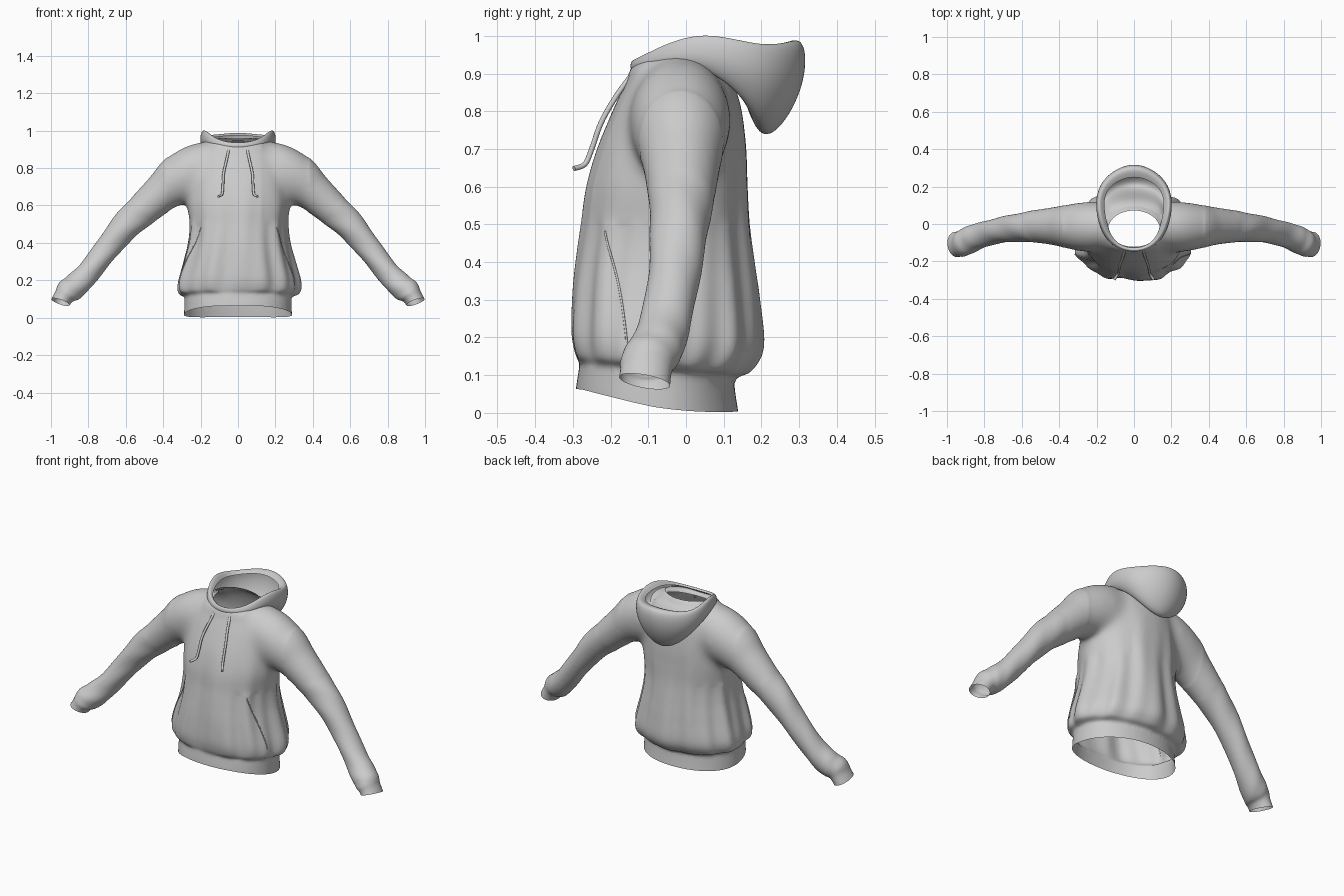
import bpy, bmesh
from math import sin, cos, pi, radians
from mathutils import Vector

if "Cube" in bpy.data.objects:
    bpy.data.objects.remove(bpy.data.objects["Cube"])


def smooth_rows(rows, n):
    """Catmull-Rom resampling of a list of tuples."""
    out = []
    for i in range(len(rows) - 1):
        quad = [rows[max(i - 1, 0)], rows[i], rows[i + 1], rows[min(i + 2, len(rows) - 1)]]
        for k in range(n):
            t = k / n
            out.append(tuple(
                0.5 * (2 * b + (c - a) * t + (2 * a - 5 * b + 4 * c - d) * t * t
                       + (3 * b - a - 3 * c + d) * t ** 3)
                for a, b, c, d in zip(*quad)))
    out.append(tuple(rows[-1]))
    return out


def loft(bm, rings):
    """Closed, capped skin over a list of rings."""
    vs = [[bm.verts.new(p) for p in r] for r in rings]
    n = len(vs[0])
    for a, b in zip(vs, vs[1:]):
        for j in range(n):
            bm.faces.new((a[j], a[(j + 1) % n], b[(j + 1) % n], b[j]))
    bm.faces.new(vs[0])
    bm.faces.new(vs[-1])


def add_object(name, mesh):
    ob = bpy.data.objects.new(name, mesh)
    bpy.context.collection.objects.link(ob)
    return ob


def cord(name, points, radius):
    cu = bpy.data.curves.new(name, 'CURVE')
    cu.dimensions = '3D'
    cu.bevel_depth = radius
    cu.bevel_resolution = 3
    cu.use_fill_caps = True
    sp = cu.splines.new('POLY')
    pts = smooth_rows(points, 6)
    sp.points.add(len(pts) - 1)
    for p, co in zip(sp.points, pts):
        p.co = (*co, 1)
    return add_object(name, cu)


def spow(v, e):
    return (abs(v) ** e) * (1 if v >= 0 else -1)


# Torso profile: height, half width, front y, back y, fold depth
TORSO = [(-.08, .282, -.29, .14, 0), (0, .288, -.293, .14, 0), (.08, .286, -.283, .128, 0),
         (.093, .29, -.283, .132, .002), (.115, .322, -.294, .168, .006), (.18, .324, -.303, .198, .008),
         (.3, .293, -.298, .19, .008), (.4, .27, -.288, .178, .007), (.5, .262, -.275, .167, .006),
         (.6, .275, -.262, .163, .004), (.7, .265, -.235, .16, .002), (.8, .25, -.195, .148, 0),
         (.87, .225, -.163, .128, 0), (.92, .185, -.142, .105, 0), (.96, .13, -.1, .075, 0)]
torso_rows = smooth_rows(TORSO, 5)


def torso_point(row, a):
    z, hx, yf, yb, amp = row
    f = 1 + amp * 3 * (sin(9 * a + .6 + 2 * z) + .7 * sin(16 * a + 2 - 3 * z) + .5 * sin(5 * a + 1))
    e = .88 if sin(a) < 0 else .97
    x = hx * f * spow(cos(a), e)
    y = (yf + yb) / 2 + (yb - yf) / 2 * f * spow(sin(a), e)
    # the lower edge rises toward the front
    return (x, y, z + .12 * (.14 - y) * max(0, min(1, 1 - z / .5)))


bm = bmesh.new()
loft(bm, [[torso_point(r, 2 * pi * j / 96) for j in range(96)] for r in torso_rows])

# Sleeve path: x, y, z, radius across, radius front to back
SLEEVE = [(.08, -.01, .81, .14, .10), (.20, -.015, .785, .152, .135), (.31, -.015, .738, .138, .128),
          (.40, -.012, .672, .107, .106), (.50, -.012, .585, .09, .09), (.60, -.018, .492, .079, .078),
          (.70, -.03, .37, .066, .07), (.80, -.055, .242, .063, .069), (.868, -.08, .172, .068, .076),
          (.91, -.098, .14, .066, .076), (.932, -.106, .112, .053, .069), (.962, -.113, .06, .051, .071),
          (.99, -.118, 0, .051, .071)]
rows = smooth_rows(SLEEVE, 5)
for s in (1, -1):
    rings = []
    for i, (x, y, z, r, ry) in enumerate(rows):
        p, q = rows[max(i - 1, 0)], rows[min(i + 1, len(rows) - 1)]
        t = Vector((q[0] - p[0], 0, q[2] - p[2])).normalized()
        up = Vector((-t.z, 0, t.x))
        ring = []
        for j in range(40):
            a = 2 * pi * j / 40
            wr = 1 + (.02 * sin(3 * a + i * .9) if 20 < i < 48 else 0)
            v = Vector((x, y, z)) + up * (r * wr * sin(a)) + Vector((0, ry * wr * cos(a), 0))
            ring.append((s * v.x, v.y, v.z))
        rings.append(ring)
    loft(bm, rings)
bmesh.ops.recalc_face_normals(bm, faces=bm.faces)
mesh = bpy.data.meshes.new("solid")
bm.to_mesh(mesh)
bm.free()

# Fuse torso and sleeves into one skin
solid = add_object("fused_solid", mesh)
rm = solid.modifiers.new("fuse", 'REMESH')
rm.mode = 'VOXEL'
rm.voxel_size = .008
sm = solid.modifiers.new("soften", 'SMOOTH')
sm.factor = .5
sm.iterations = 5
dg = bpy.context.evaluated_depsgraph_get()
skin = bpy.data.meshes.new_from_object(solid.evaluated_get(dg))
bpy.data.objects.remove(solid)

bm = bmesh.new()
bm.from_mesh(skin)
# Blend the shoulders and armpits
shoulder = [v for v in bm.verts if .13 < abs(v.co.x) < .38 and v.co.z > .5]
for _ in range(70):
    bmesh.ops.smooth_vert(bm, verts=shoulder, factor=.5, use_axis_x=True, use_axis_y=True, use_axis_z=True)

# Open the hem, the cuffs and the neck
cuts = [((0, .14, .014), (0, -.115, -1))]
cuts += [((s * .948, -.11, .083), (s * .345, -.19, -.94)) for s in (1, -1)]
for co, no in cuts:
    bmesh.ops.bisect_plane(bm, geom=bm.verts[:] + bm.edges[:] + bm.faces[:], dist=1e-5,
                           plane_co=co, plane_no=Vector(no).normalized(), clear_outer=True)
hole = []
for f in bm.faces:
    c = f.calc_center_median()
    if c.z > .84 and (c.x / .14) ** 2 + ((c.y + .033) / .105) ** 2 < 1:
        hole.append(f)
bmesh.ops.delete(bm, geom=hole, context='FACES')
for v in bm.verts:
    if v.is_boundary and v.co.z > .8:      # even out the neck edge
        k = ((v.co.x / .14) ** 2 + ((v.co.y + .033) / .105) ** 2) ** .5
        v.co.x /= k
        v.co.y = (v.co.y + .033) / k - .033
    elif abs(v.co.x) < .5 and v.co.z < .1:  # sagging hem
        v.co.z -= .025 * max(0, 1 - ((v.co.y + .04) / .235) ** 2) * min(1, (.1 - v.co.z) / .06)
for f in bm.faces:
    f.smooth = True
bm.to_mesh(skin)
bm.free()
add_object("hoodie_body", skin)

# Hood cage: columns front to back, each from neck seam round the bag to the rim
HOOD = [
    [(0, -.13, .895), (0, -.145, .895), (0, -.158, .9), (0, -.165, .915), (0, -.157, .932), (0, -.14, .92)],
    [(.105, -.105, .905), (.12, -.115, .91), (.135, -.12, .92), (.145, -.118, .935), (.135, -.105, .96), (.115, -.1, .945)],
    [(.145, -.01, .93), (.165, .01, .94), (.195, .035, .93), (.218, .05, .96), (.2, .045, 1.045), (.155, .035, .99)],
    [(.135, .07, .94), (.15, .12, .92), (.15, .18, .79), (.205, .24, .87), (.2, .23, .975), (.17, .19, .955)],
    [(0, .075, .95), (0, .15, .91), (0, .2, .61), (0, .36, .84), (0, .365, 1.025), (0, .28, .985)],
]
cols = HOOD + [[(-x, y, z) for x, y, z in c] for c in HOOD[3:0:-1]]
bm = bmesh.new()
vs = [[bm.verts.new(p) for p in c] for c in cols]
for i in range(len(vs)):
    a, b = vs[i], vs[(i + 1) % len(vs)]
    for j in range(len(a) - 1):
        bm.faces.new((a[j], b[j], b[j + 1], a[j + 1])).smooth = True
mesh = bpy.data.meshes.new("hood")
bm.to_mesh(mesh)
bm.free()
hood = add_object("hood", mesh)
sub = hood.modifiers.new("round", 'SUBSURF')
sub.levels = sub.render_levels = 4

# Drawstrings and pocket seams
for s, side in ((1, "right"), (-1, "left")):
    cord("drawstring_" + side, [(s * .05, -.145, .895), (s * .062, -.185, .84), (s * .077, -.225, .77),
                                (s * .081, -.25, .70), (s * .086, -.268, .66), (s * .105, -.297, .648)], .007)
    picks = [r for r in torso_rows if .15 < r[0] < .5]
    seam = []
    for k, r in enumerate(picks):
        a = radians(-22 - 20 * (k / (len(picks) - 1)) ** 1.5)
        seam.append(torso_point(r, a if s > 0 else pi - a))
    cord("pocket_seam_" + side, seam, .003)
